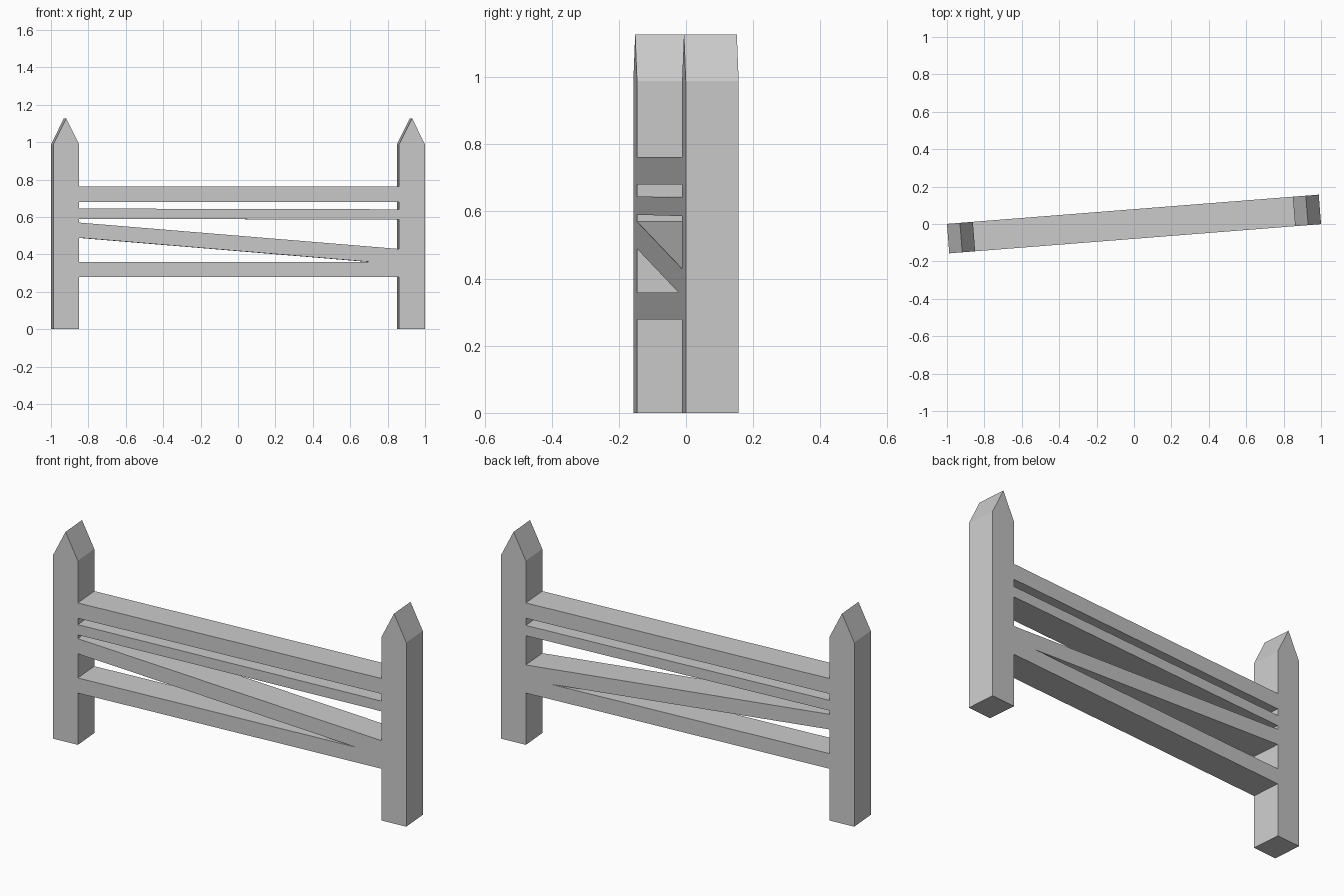
import bpy, bmesh, math
from mathutils import Matrix

if "Cube" in bpy.data.objects:
    bpy.data.objects.remove(bpy.data.objects["Cube"])

DEPTH = 0.158                      # shared thickness of posts and rails
HALF = 0.997                       # half the fence length
POST_W = 0.139
TURN = Matrix.Rotation(math.radians(4.49), 4, 'Z')


def extrude_profile(name, points):
    """Extrude an x-z outline through the fence thickness."""
    bm = bmesh.new()
    face = bm.faces.new([bm.verts.new((x, -DEPTH / 2, z)) for x, z in points])
    ext = bmesh.ops.extrude_face_region(bm, geom=[face], use_keep_orig=True)
    moved = [v for v in ext['geom'] if isinstance(v, bmesh.types.BMVert)]
    bmesh.ops.translate(bm, verts=moved, vec=(0, DEPTH, 0))
    bmesh.ops.recalc_face_normals(bm, faces=bm.faces[:])
    bm.transform(TURN)
    mesh = bpy.data.meshes.new(name)
    bm.to_mesh(mesh)
    bm.free()
    obj = bpy.data.objects.new(name, mesh)
    bpy.context.collection.objects.link(obj)
    return obj


# Pointed posts, mirrored left and right
for side, s in (("left", -1), ("right", 1)):
    outer, inner = s * HALF, s * (HALF - POST_W)
    extrude_profile(side + "_post", [
        (outer, 0), (inner, 0), (inner, 0.988),
        ((outer + inner) / 2, 1.127), (outer, 0.988)])

# Rails: bottom and top heights at the left end, then at the right end
rails = {
    "top_rail": (0.68, 0.762, 0.68, 0.762),
    "thin_rail": (0.590, 0.645, 0.586, 0.641),
    "slanted_rail": (0.489, 0.570, 0.347, 0.429),
    "bottom_rail": (0.278, 0.359, 0.278, 0.359),
}
x = HALF - POST_W
for name, (lb, lt, rb, rt) in rails.items():
    extrude_profile(name, [(-x, lb), (x, rb), (x, rt), (-x, lt)])
